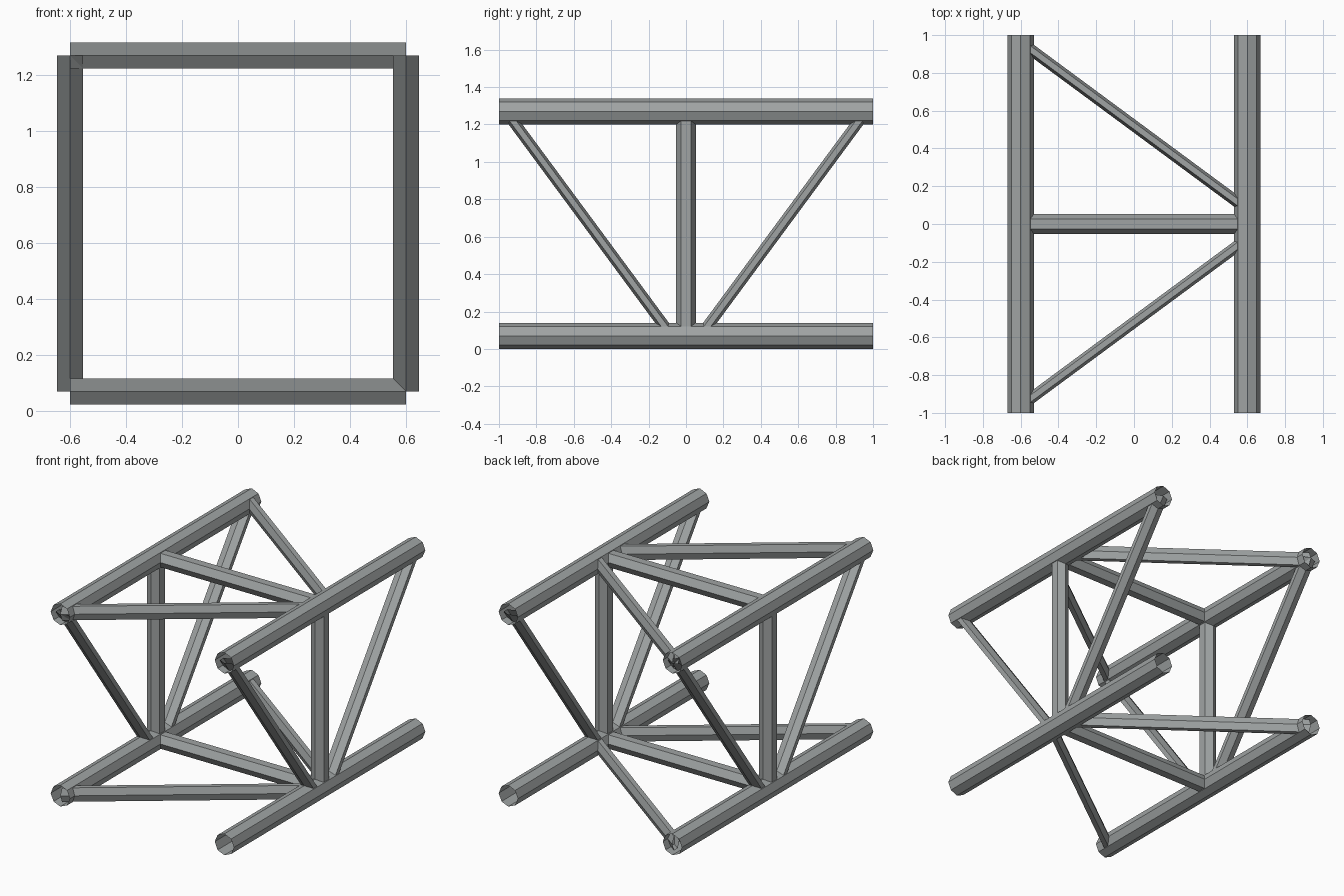
import bpy, bmesh, math
from mathutils import Vector

if "Cube" in bpy.data.objects:
    bpy.data.objects.remove(bpy.data.objects["Cube"])

steel = bpy.data.materials.new("steel grey")
steel.diffuse_color = (0.35, 0.37, 0.37, 1)
steel.use_nodes = True
steel.node_tree.nodes["Principled BSDF"].inputs["Base Color"].default_value = steel.diffuse_color


def tube(name, a, b, sides, u, v):
    """Open tube from a to b; u and v are the half-axes of its cross-section."""
    a, b, u, v = map(Vector, (a, b, u, v))
    bm = bmesh.new()
    rings = []
    for p in (a, b):
        rings.append([bm.verts.new(p + u * math.cos(t) + v * math.sin(t))
                      for t in (2 * math.pi * i / sides for i in range(sides))])
    for i in range(sides):
        j = (i + 1) % sides
        bm.faces.new((rings[0][i], rings[0][j], rings[1][j], rings[1][i]))
    # point the walls outwards
    bm.normal_update()
    f = bm.faces[0] if bm.faces.ensure_lookup_table() is None else None
    if f.normal.dot(f.calc_center_median() - (a + b) / 2) < 0:
        bmesh.ops.reverse_faces(bm, faces=bm.faces[:])
    me = bpy.data.meshes.new(name)
    bm.to_mesh(me)
    bm.free()
    me.materials.append(steel)
    ob = bpy.data.objects.new(name, me)
    bpy.context.collection.objects.link(ob)


X, LOW, HIGH = 0.6, 0.07, 1.27      # chord centre lines
R, r, w = 0.07, 0.053, 0.037        # chord, strut and brace radii
END, MID = 0.963, 0.077             # brace ends along the chords

# four long octagonal chords
for x in (-X, X):
    for z in (LOW, HIGH):
        tube("chord", (x, -1, z), (x, 1, z), 8, (R, 0, 0), (0, 0, R))

# top and bottom: cross strut and two braces
for z in (LOW, HIGH):
    tube("cross_strut", (-X, 0, z), (X, 0, z), 6, (0, r, 0), (0, 0, r))
    for s in (-1, 1):
        tube("flat_brace", (-X, s * END, z), (X, s * MID, z), 6, (0, w, 0), (0, 0, r))

# left and right: upright strut and two braces
for x in (-X, X):
    tube("upright_strut", (x, 0, LOW), (x, 0, HIGH), 6, (0, r, 0), (r, 0, 0))
    for s in (-1, 1):
        tube("side_brace", (x, s * END, HIGH), (x, s * MID, LOW), 6, (0, w, 0), (r, 0, 0))
